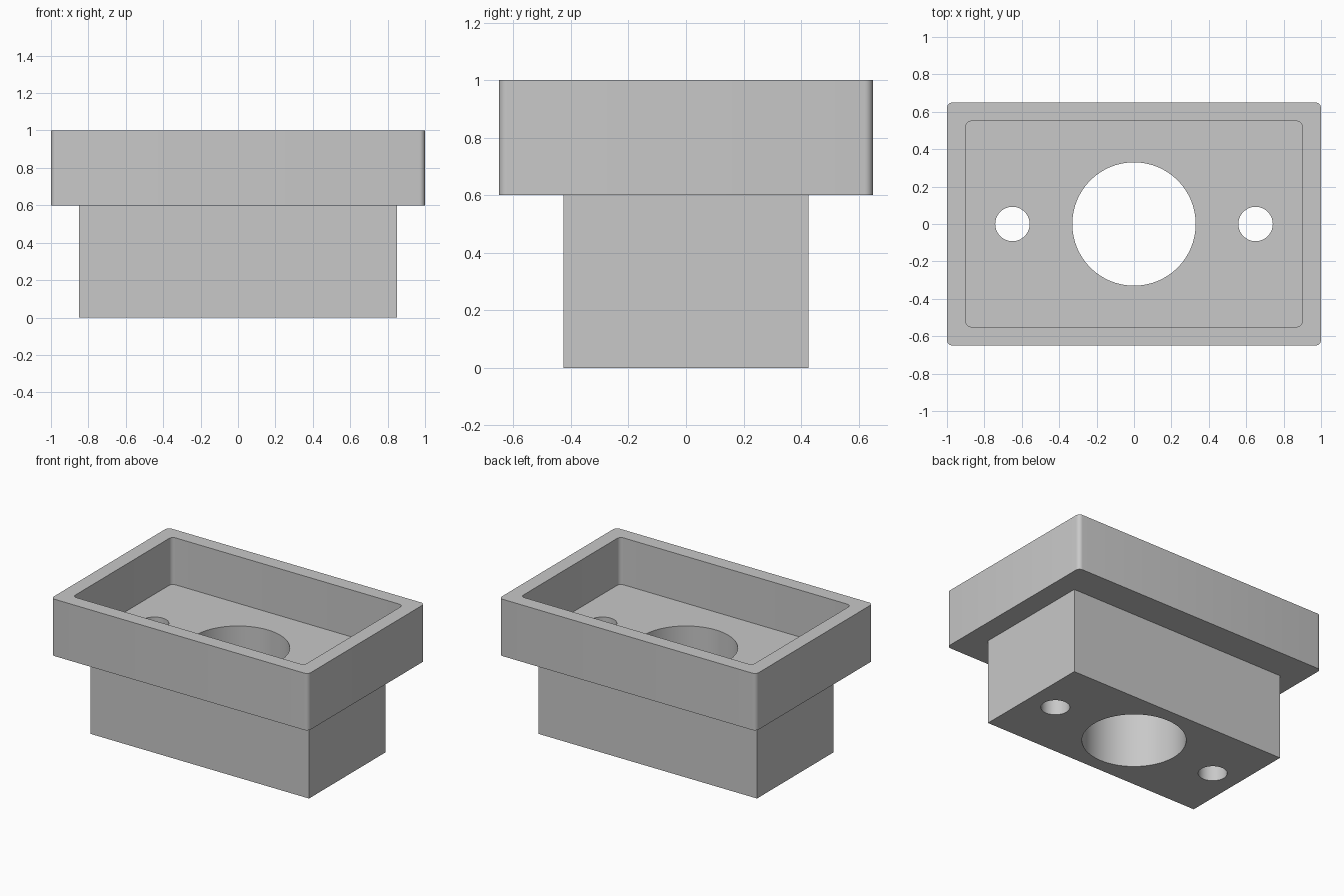
import bpy
import bmesh
import math

cube = bpy.data.objects.get("Cube")
if cube:
    bpy.data.objects.remove(cube, do_unlink=True)

# Material
grey = bpy.data.materials.new("light_grey")
grey.use_nodes = True
COLOUR = (0.58, 0.58, 0.58, 1)
grey.diffuse_color = COLOUR
grey.node_tree.nodes["Principled BSDF"].inputs["Base Color"].default_value = COLOUR


def add_object(name, bm):
    mesh = bpy.data.meshes.new(name)
    bm.to_mesh(mesh)
    bm.free()
    mesh.materials.append(grey)
    obj = bpy.data.objects.new(name, mesh)
    bpy.context.collection.objects.link(obj)
    return obj


def box(name, half_x, half_y, bottom, top, radius=0):
    """Box with optionally rounded vertical edges."""
    bm = bmesh.new()
    bmesh.ops.create_cube(bm, size=2)
    for v in bm.verts:
        v.co = (v.co.x * half_x, v.co.y * half_y, top if v.co.z > 0 else bottom)
    if radius:
        upright = [e for e in bm.edges
                   if abs(e.verts[0].co.z - e.verts[1].co.z) > 0.01]
        bmesh.ops.bevel(bm, geom=upright, offset=radius, segments=6,
                        profile=0.5, affect='EDGES')
    return add_object(name, bm)


def cylinder(name, x, radius):
    """Upright cutter through the whole height."""
    bm = bmesh.new()
    bmesh.ops.create_cone(bm, cap_ends=True, segments=64, radius1=radius,
                          radius2=radius, depth=3)
    bmesh.ops.translate(bm, verts=bm.verts, vec=(x, 0, 0.5))
    return add_object(name, bm)


def combine(target, tool, operation):
    """Apply a boolean and remove the tool object."""
    bpy.context.view_layer.objects.active = target
    mod = target.modifiers.new(operation.lower(), 'BOOLEAN')
    mod.operation = operation
    mod.solver = 'EXACT'
    mod.object = tool
    bpy.ops.object.modifier_apply(modifier=mod.name)
    bpy.data.objects.remove(tool, do_unlink=True)


# Tray on top of a narrower solid block
body = box("tray_and_block", 1.0, 0.65, 0.6, 1.0, radius=0.03)
combine(body, box("block", 0.85, 0.425, 0, 0.63), 'UNION')

# Tray recess
combine(body, box("recess", 0.9, 0.55, 0.67, 1.2, radius=0.03), 'DIFFERENCE')

# Centre bore and the two side holes
for x, radius in ((0, 0.33), (-0.65, 0.092), (0.65, 0.092)):
    combine(body, cylinder("bore", x, radius), 'DIFFERENCE')

# Smooth the bores and rounded corners, keep edges sharp
bpy.ops.object.select_all(action='DESELECT')
body.select_set(True)
bpy.context.view_layer.objects.active = body
bpy.ops.object.shade_smooth_by_angle(angle=math.radians(30))
